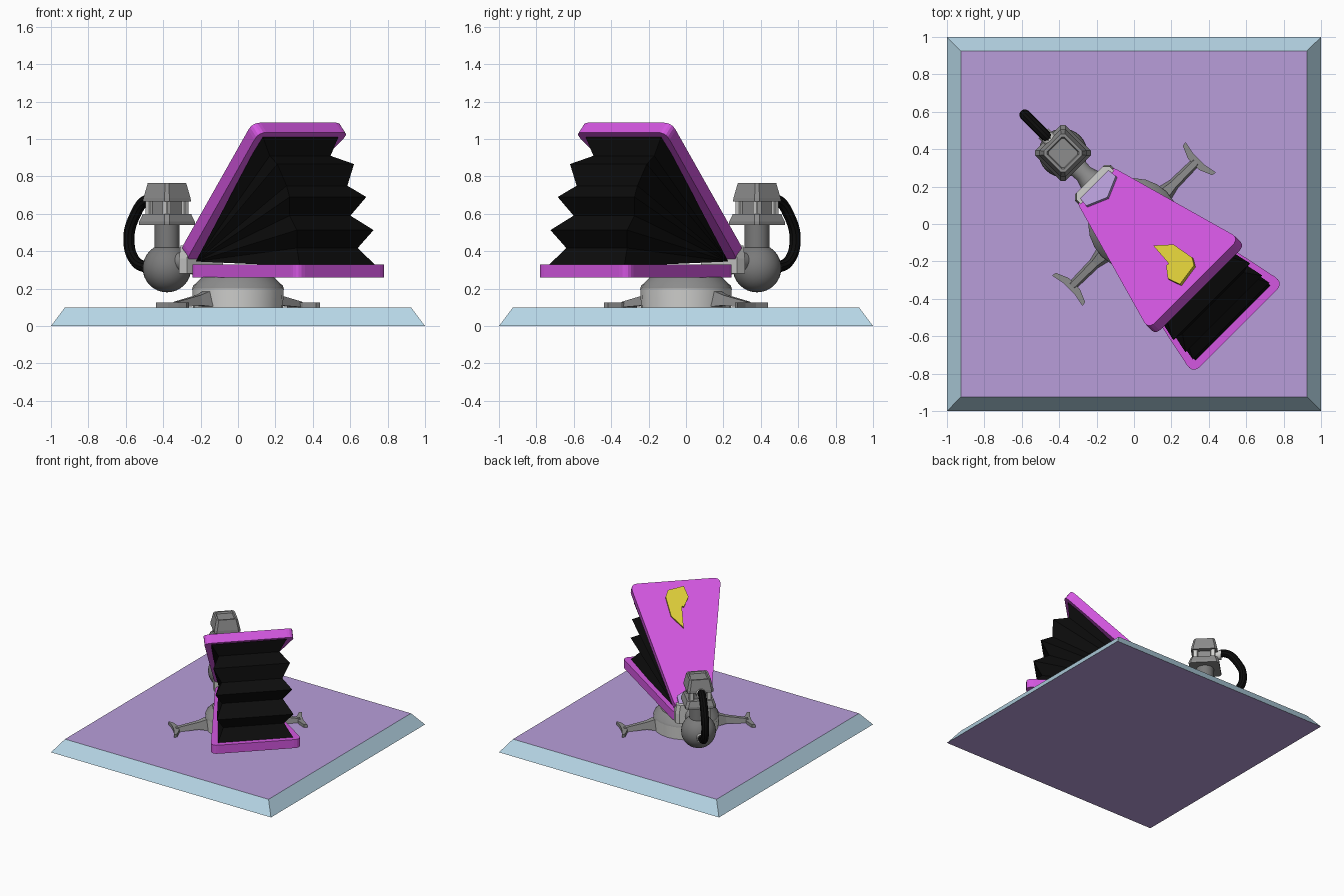
import bpy, bmesh, math
from mathutils import Matrix, Vector

if "Cube" in bpy.data.objects:
    bpy.data.objects.remove(bpy.data.objects["Cube"])


def material(name, r, g, b):
    def lin(c):
        c /= 255
        return c / 12.92 if c < 0.04 else ((c + 0.055) / 1.055) ** 2.4
    m = bpy.data.materials.new(name)
    m.diffuse_color = (lin(r), lin(g), lin(b), 1)
    m.use_nodes = True
    m.node_tree.nodes["Principled BSDF"].inputs["Base Color"].default_value = m.diffuse_color
    return m


BLUE = material("pale_blue", 183, 215, 231)
PURPLE = material("soft_purple", 184, 158, 218)
MAGENTA = material("magenta", 212, 87, 225)
BLACK = material("black", 12, 12, 12)
YELLOW = material("yellow", 222, 206, 57)
GREY = material("grey", 140, 140, 140)
DARK = material("dark_grey", 122, 122, 122)
LIGHT = material("light_grey", 208, 208, 206)

# The machine lies on the diagonal: local x runs along it, local y across it
DIAG = Matrix.Rotation(math.radians(-45), 4, 'Z')


def finish(name, verts, faces, mats, matrix=DIAG, smooth=False):
    me = bpy.data.meshes.new(name)
    me.from_pydata(verts, [], faces)
    bm = bmesh.new()
    bm.from_mesh(me)
    bmesh.ops.recalc_face_normals(bm, faces=bm.faces)
    bm.transform(matrix)
    bm.to_mesh(me)
    bm.free()
    ob = bpy.data.objects.new(name, me)
    bpy.context.collection.objects.link(ob)
    for m in mats:
        me.materials.append(m)
    if smooth:
        smooth_object(ob)
    return ob


def smooth_object(ob):
    bpy.ops.object.select_all(action='DESELECT')
    ob.select_set(True)
    bpy.context.view_layer.objects.active = ob
    bpy.ops.object.shade_smooth_by_angle(angle=math.radians(35))


def loft(name, sections, mat, matrix=DIAG, smooth=False):
    """Skin a row of matching sections and cap both ends."""
    n = len(sections[0])
    verts = [p for s in sections for p in s]
    faces = [[k * n + i, k * n + (i + 1) % n, (k + 1) * n + (i + 1) % n, (k + 1) * n + i]
             for k in range(len(sections) - 1) for i in range(n)]
    faces += [list(range(n)), list(range(len(verts) - n, len(verts)))]
    return finish(name, verts, faces, [mat], matrix, smooth)


def circle(r, z, cx=0, n=24):
    return [(cx + r * math.cos(2 * math.pi * i / n), r * math.sin(2 * math.pi * i / n), z) for i in range(n)]


def square(h, c, z, cx=0, cy=0):
    k = h - c
    return [(cx + x, cy + y, z) for x, y in
            ((h, -k), (h, k), (k, h), (-k, h), (-h, k), (-h, -k), (-k, -h), (k, -h))]


def slab(name, outline, z0, z1, mat, matrix=DIAG):
    return loft(name, [[(x, y, z0) for x, y in outline], [(x, y, z1) for x, y in outline]], mat, matrix)


def rounded(points, r, steps=5):
    out = []
    for i, p in enumerate(points):
        p = Vector(p)
        a = p + (Vector(points[i - 1]) - p).normalized() * r
        b = p + (Vector(points[(i + 1) % len(points)]) - p).normalized() * r
        for k in range(steps + 1):
            t = k / steps
            out.append(tuple(a * (1 - t) ** 2 + p * 2 * t * (1 - t) + b * t * t))
    return out


# Ground plate: coloured by face direction
base = finish("base_plate",
              [(s * x, s * y, z) for s, z in ((1, 0), (0.925, 0.1))
               for x, y in ((-1, -1), (1, -1), (1, 1), (-1, 1))],
              [(0, 1, 2, 3), (4, 5, 6, 7)] + [(i, (i + 1) % 4, (i + 1) % 4 + 4, i + 4) for i in range(4)],
              [BLUE, PURPLE], Matrix.Identity(4))
for f in base.data.polygons:
    f.material_index = 1 if abs(f.normal.z) > 0.95 else 0

# Pedestal
loft("pedestal", [circle(0.24, 0.1), circle(0.245, 0.2)], LIGHT, smooth=True)
loft("pedestal_cap", [circle(0.245, 0.2), circle(0.24, 0.215), circle(0.19, 0.262)], GREY, smooth=True)

# Outrigger legs with flared feet on both sides
for side, word in ((1, "right"), (-1, "left")):
    strut = [[(w * a, side * v, z) for a, z in ((-1, lo), (1, lo), (0.6, hi), (-0.6, hi))]
             for v, w, lo, hi in ((0.2, 0.055, 0.1, 0.2), (0.3, 0.03, 0.11, 0.165), (0.47, 0.025, 0.1, 0.13))]
    loft(word + "_leg", strut, GREY)
    foot = [(-0.115, 0.505), (-0.11, 0.48), (-0.04, 0.45), (0.04, 0.45),
            (0.11, 0.48), (0.115, 0.505), (0.04, 0.49), (-0.04, 0.49)]
    slab(word + "_foot", [(x, side * y) for x, y in foot], 0.1, 0.125, GREY)

# Two bellows boards, the upper one swung open
TILT = math.radians(42)
lower = DIAG @ Matrix.Translation((-0.24, 0, 0.26))
upper = DIAG @ Matrix.Translation((-0.265, 0, 0.346)) @ Matrix.Rotation(-TILT, 4, 'Y')
outline = rounded([(0, -0.13), (1.03, -0.345), (1.03, 0.345), (0, 0.13)], 0.06)
slab("lower_board", outline, 0, 0.07, MAGENTA, lower)
slab("upper_board", outline, 0, 0.07, MAGENTA, upper)

# Pleated bag: a fan of folds from the hinge line to a zigzag rim (x, half width, z)
folds = [(0.757, 0.29, 0.32), (0.675, 0.23, 0.417), (0.735, 0.29, 0.513), (0.62, 0.23, 0.59),
         (0.68, 0.29, 0.69), (0.597, 0.23, 0.75), (0.587, 0.29, 0.866), (0.47, 0.23, 0.91),
         (0.474, 0.29, 1.02)]
verts = [(-0.21, -0.11, 0.345), (-0.21, 0.11, 0.345)]
for x, h, z in folds:
    verts += [(x, -h, z), (x, h, z)]
faces = [(0, 1, 3, 2), (0, 1, len(verts) - 1, len(verts) - 2)]
for k in range(2, len(verts) - 2, 2):
    faces += [(0, k, k + 2), (1, k + 1, k + 3), (k, k + 1, k + 3, k + 2)]
finish("bellows_bag", verts, faces, [BLACK])

# Lightning flash and hinge badge on the upper board (given in plan, stretched along the slope)
def on_board(points):
    return [((x + 0.312) / math.cos(TILT), y) for x, y in points]


bolt = [(0.165, -0.009), (0.239, 0.072), (0.357, 0.093), (0.395, 0.07),
        (0.413, -0.054), (0.346, -0.078), (0.29, -0.035), (0.293, -0.018)]
slab("flash_emblem", on_board(bolt), 0.065, 0.088, YELLOW, upper)
badge = [(-0.305, -0.105), (-0.24, -0.112), (-0.192, 0), (-0.24, 0.112), (-0.305, 0.105)]
slab("hinge_badge", on_board(badge), 0.065, 0.085, PURPLE, upper)

# Hinge plate and the arm carrying the ball
loft("hinge_plate", [[(x0, y, z) for y, z in ((-h, 0.28), (h, 0.28), (h, 0.36), (h - 0.01, 0.43),
                                              (0.01 - h, 0.43), (-h, 0.36))]
                     for x0, h in ((-0.335, 0.11), (-0.31, 0.135), (-0.25, 0.135))], LIGHT)
loft("hinge_arm", [[(x, r * math.cos(a * math.pi / 8), 0.34 + r * math.sin(a * math.pi / 8)) for a in range(16)]
                   for x, r in ((-0.54, 0.06), (-0.38, 0.05), (-0.32, 0.07))], GREY, smooth=True)

# Ball valve and its stem
C = -0.537
bpy.ops.mesh.primitive_uv_sphere_add(segments=32, ring_count=16, radius=0.13,
                                     location=DIAG @ Vector((C, 0, 0.31)))
ball = bpy.context.object
ball.name = "valve_ball"
ball.data.materials.append(DARK)
smooth_object(ball)
loft("valve_stem", [circle(0.067, 0.38, C), circle(0.067, 0.55, C)], DARK, smooth=True)

# Stacked square head
loft("head_flange", [square(0.115, 0.02, 0.54, C), square(0.115, 0.02, 0.558, C),
                     square(0.1, 0.018, 0.6, C)], GREY)
loft("head_core", [square(0.062, 0.01, 0.59, C), square(0.062, 0.01, 0.68, C)], GREY)
for i, (sx, sy) in enumerate(((1, 1), (1, -1), (-1, 1), (-1, -1))):
    loft("head_post_%d" % (i + 1), [square(0.018, 0.004, z, C + sx * 0.066, sy * 0.066)
                                    for z in (0.59, 0.68)], LIGHT)
loft("head_cap", [square(0.1, 0.018, 0.665, C), square(0.098, 0.018, 0.685, C), square(0.08, 0.015, 0.765, C),
                  square(0.066, 0.01, 0.765, C), square(0.06, 0.01, 0.752, C)], GREY)

# Hose looping from the head down to the ball, with a fitting at each end
curve = bpy.data.curves.new("hose", 'CURVE')
curve.dimensions = '3D'
curve.bevel_depth = 0.03
curve.bevel_resolution = 3
curve.use_fill_caps = True
path = [(-0.61, 0.655), (-0.69, 0.672), (-0.78, 0.59), (-0.825, 0.46), (-0.78, 0.35), (-0.66, 0.305)]
spline = curve.splines.new('BEZIER')
spline.bezier_points.add(len(path) - 1)
for bp, (x, z) in zip(spline.bezier_points, path):
    bp.co = DIAG @ Vector((x, 0, z))
    bp.handle_left_type = bp.handle_right_type = 'AUTO'
curve.materials.append(BLACK)
hose = bpy.data.objects.new("hose", curve)
bpy.context.collection.objects.link(hose)
bpy.ops.object.select_all(action='DESELECT')
hose.select_set(True)
bpy.context.view_layer.objects.active = hose
bpy.ops.object.convert(target='MESH')
smooth_object(bpy.context.object)
for word, x0, x1, zc in (("upper", -0.59, -0.66, 0.66), ("lower", -0.63, -0.685, 0.31)):
    loft(word + "_hose_fitting", [[(x, 0.037 * math.cos(a * math.pi / 8), zc + 0.037 * math.sin(a * math.pi / 8))
                                   for a in range(16)] for x in (x0, x1)], LIGHT, smooth=True)
